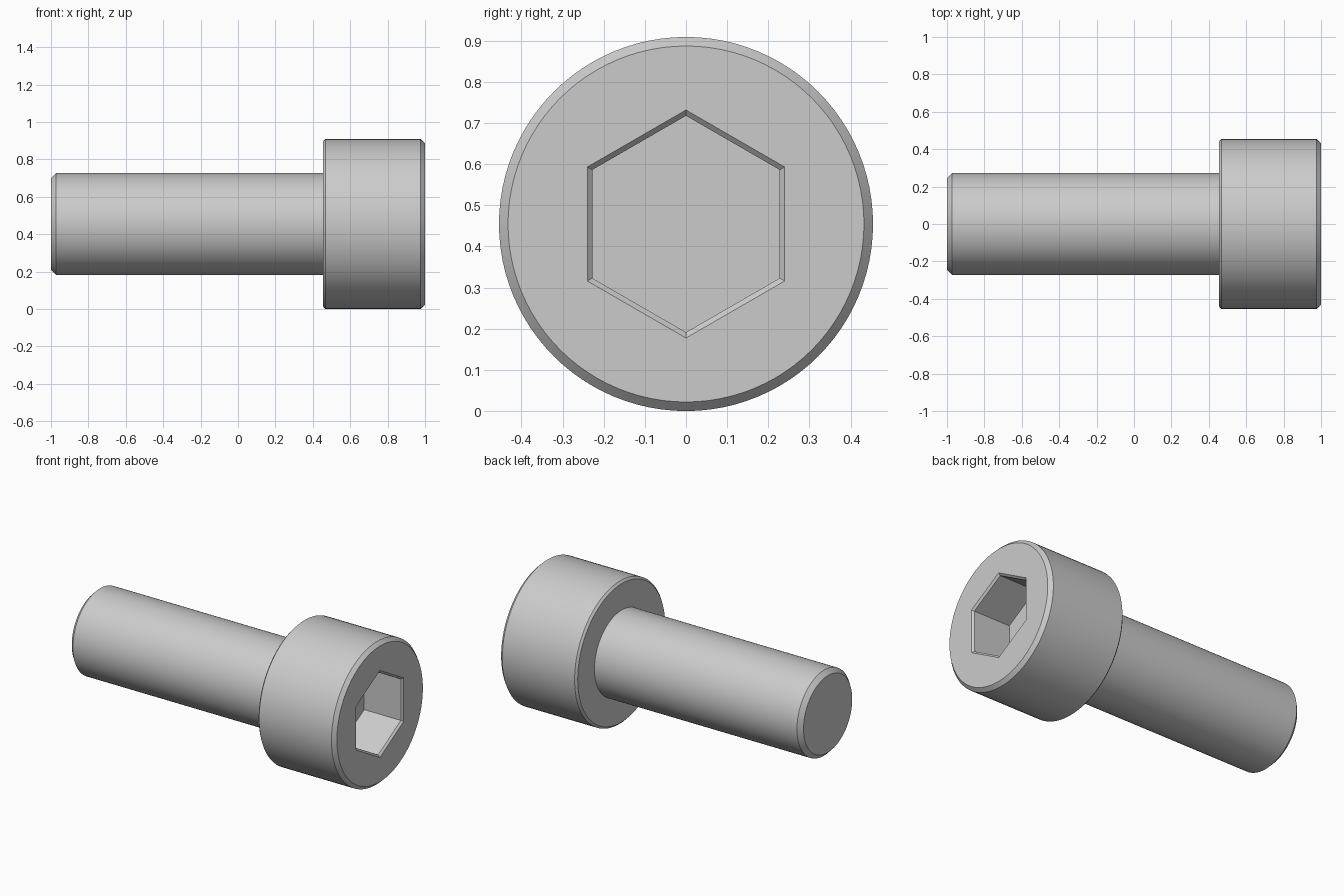
import bpy, bmesh
from math import sin, cos, tau

if "Cube" in bpy.data.objects:
    bpy.data.objects.remove(bpy.data.objects["Cube"])

SEG = 96           # round sides
STEP = SEG // 6    # round sides per hexagon side
R = 0.4545         # head radius, also height of the axis

bm = bmesh.new()


def ring(x, r, n):
    """Ring of n points around the x axis, first point straight up."""
    return [bm.verts.new((x, r * sin(tau * i / n), R + r * cos(tau * i / n)))
            for i in range(n)]


def bridge(a, b):
    n = len(a)
    for i in range(n):
        j = (i + 1) % n
        bm.faces.new((a[i], a[j], b[j], b[i]))


# shank and head outline: (x, radius) from the tip to the head face
profile = [(-1.0, 0.245), (-0.973, 0.2725), (0.4545, 0.2725),
           (0.4545, 0.441), (0.467, R), (0.977, R), (1.0, 0.4325)]
rings = [ring(x, r, SEG) for x, r in profile]
for a, b in zip(rings, rings[1:]):
    bridge(a, b)
bm.faces.new(rings[0])

# hexagon socket: chamfered mouth, straight walls, flat floor
hexes = [ring(x, r, 6) for x, r in [(1.0, 0.277), (0.988, 0.263), (0.73, 0.263)]]
for a, b in zip(hexes, hexes[1:]):
    bridge(a, b)
bm.faces.new(hexes[-1])

# head face around the socket, one panel per hexagon side
for k in range(6):
    arc = [rings[-1][(k * STEP + i) % SEG] for i in range(STEP + 1)]
    bm.faces.new(arc + [hexes[0][(k + 1) % 6], hexes[0][k]])

bmesh.ops.recalc_face_normals(bm, faces=bm.faces)
mesh = bpy.data.meshes.new("socket_head_screw")
bm.to_mesh(mesh)
bm.free()

screw = bpy.data.objects.new("socket_head_screw", mesh)
bpy.context.collection.objects.link(screw)
bpy.context.view_layer.objects.active = screw
screw.select_set(True)
bpy.ops.object.shade_smooth_by_angle(angle=0.4)
